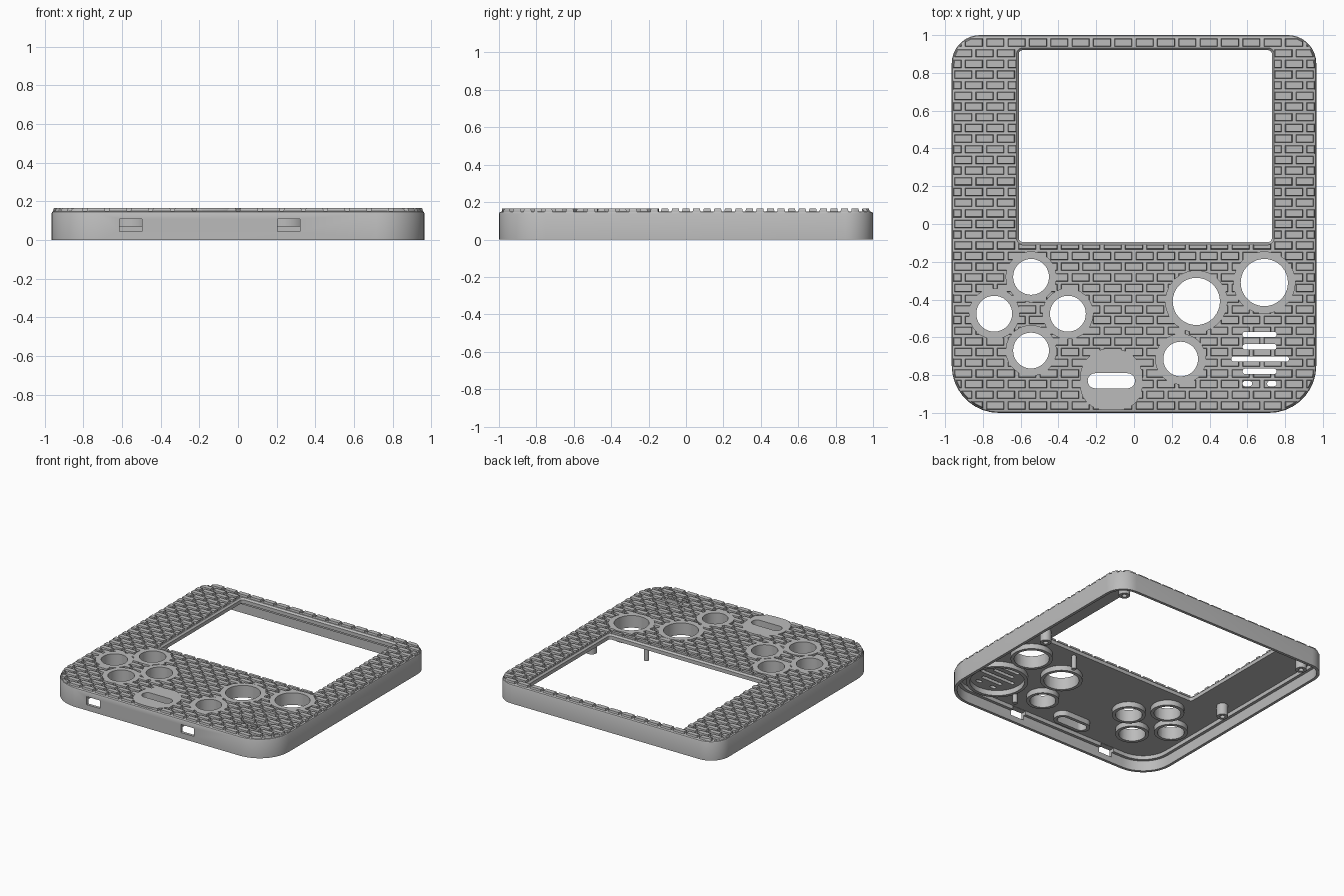
import bpy, bmesh, math

cube = bpy.data.objects.get("Cube")
if cube:
    bpy.data.objects.remove(cube, do_unlink=True)

grey = bpy.data.materials.new("plain grey plastic")
grey.use_nodes = True
COLOUR = (0.5, 0.5, 0.5, 1)
grey.diffuse_color = COLOUR
grey.node_tree.nodes["Principled BSDF"].inputs["Base Color"].default_value = COLOUR


def outline(x0, x1, y0, y1, front, back=None, inset=0.0, steps=9):
    """Rounded rectangle; every outline has the same number of points."""
    back = front if back is None else back
    x0, x1, y0, y1 = x0 + inset, x1 - inset, y0 + inset, y1 - inset
    pts = []
    for k, (cx, cy, r) in enumerate(((x1, y1, back), (x0, y1, back),
                                     (x0, y0, front), (x1, y0, front))):
        r = max(r - inset, 0.002)
        cx += -r if cx == x1 else r
        cy += -r if cy == y1 else r
        for i in range(steps + 1):
            a = math.pi / 2 * (k + i / (steps + 0.02) + 0.001)
            pts.append((cx + r * math.cos(a), cy + r * math.sin(a)))
    return pts


def circle(x, y, r):
    return outline(x - r, x + r, y - r, y + r, r)


def loft(bm, loops, ring=True):
    """Skin a list of (outline, z); a ring joins last to first, else caps."""
    rows = [[bm.verts.new((x, y, z)) for x, y in pts] for pts, z in loops]
    n = len(rows[0])
    pairs = list(zip(rows, rows[1:])) + ([(rows[-1], rows[0])] if ring else [])
    for a, b in pairs:
        for i in range(n):
            j = (i + 1) % n
            bm.faces.new((a[i], a[j], b[j], b[i]))
    if not ring:
        bm.faces.new(rows[0][::-1])
        bm.faces.new(rows[-1])


def finish(bm, name, helper=False):
    bmesh.ops.recalc_face_normals(bm, faces=bm.faces[:])
    mesh = bpy.data.meshes.new(name)
    bm.to_mesh(mesh)
    bm.free()
    mesh.materials.append(grey)
    ob = bpy.data.objects.new(name, mesh)
    bpy.context.collection.objects.link(ob)
    ob.hide_render = helper
    return ob


def part(name, loops, ring=True, helper=False):
    bm = bmesh.new()
    loft(bm, loops, ring)
    return finish(bm, name, helper)


def boolean(ob, other, operation):
    mod = ob.modifiers.new(operation.lower(), 'BOOLEAN')
    mod.object, mod.operation, mod.solver = other, operation, 'EXACT'


def bake(ob):
    graph = bpy.context.evaluated_depsgraph_get()
    mesh = bpy.data.meshes.new_from_object(ob.evaluated_get(graph))
    ob.modifiers.clear()
    ob.data = mesh


def body(inset):
    return outline(-0.965, 0.965, -1, 1, 0.25, 0.15, inset)


def screen(grow):
    return outline(-0.61, 0.73, -0.095, 0.92, 0.02, inset=-grow)


TOP, BRICK_TOP, UNDER = 0.15, 0.165, 0.11

# Hollow case with rounded top edge, screen opening and stepped rim
case = part("case", [
    (body(0), 0), (body(0), 0.138), (body(0.004), 0.146), (body(0.013), TOP),
    (screen(0.012), TOP), (screen(0), 0.138), (screen(0), UNDER),
    (body(0.045), UNDER), (body(0.045), 0.08), (body(0.022), 0.08), (body(0.022), 0)])

# Buttons: x, y, hole radius, bezel radius
buttons = [("up_button", -0.545, -0.28, 0.095, 0.135),
           ("left_button", -0.74, -0.475, 0.095, 0.135),
           ("right_button", -0.35, -0.475, 0.095, 0.135),
           ("down_button", -0.545, -0.67, 0.095, 0.135),
           ("large_inner_button", 0.33, -0.41, 0.125, 0.165),
           ("large_outer_button", 0.69, -0.31, 0.125, 0.165),
           ("small_button", 0.247, -0.715, 0.092, 0.135)]


def bezel(name, hole, tube, rim):
    part(name, [(hole, 0.07), (tube, 0.07), (tube, 0.13),
                (rim, 0.13), (rim, BRICK_TOP), (hole, BRICK_TOP)])


def pill(inset):
    return outline(-0.245, 0.005, -0.87, -0.79, 0.04, inset=inset)


for name, x, y, hole, rim in buttons:
    bezel(name + "_bezel", circle(x, y, hole), circle(x, y, hole + 0.025), circle(x, y, rim))
bezel("pill_button_bezel", pill(0), pill(-0.025),
      outline(-0.285, 0.045, -0.985, -0.66, 0.13, 0.15))

# Cutters for button holes, speaker slots and front ports
bm = bmesh.new()
for name, x, y, hole, rim in buttons:
    ring = circle(x, y, hole + 0.01)
    loft(bm, [(ring, 0.05), (ring, 0.3)], False)
loft(bm, [(pill(-0.01), 0.05), (pill(-0.01), 0.3)], False)
for x0, x1, y in ((0.575, 0.755, -0.585), (0.575, 0.755, -0.65), (0.515, 0.82, -0.715),
                  (0.575, 0.755, -0.78), (0.575, 0.625, -0.845), (0.705, 0.755, -0.845)):
    slot = outline(x0, x1, y - 0.014, y + 0.014, 0.013)
    loft(bm, [(slot, 0.05), (slot, 0.3)], False)
for x in (-0.555, 0.262):
    port = outline(x - 0.058, x + 0.058, -1.1, -0.9, 0.002)
    loft(bm, [(port, 0.045), (port, 0.108)], False)
cutters = finish(bm, "opening_cutters", True)

# Staggered raised bricks, trimmed to the face of the case
PITCH_X, PITCH_Y = 0.113, 0.0565
bm = bmesh.new()
for row in range(-18, 19):
    for col in range(-9, 10):
        x = (col + (row % 2) / 2) * PITCH_X
        y = row * PITCH_Y
        if -0.55 < x < 0.67 and -0.04 < y < 0.86:
            continue
        corners = []
        for grow, z in ((0.004, TOP - 0.006), (0, BRICK_TOP)):
            w, d = 0.044 + grow, 0.018 + grow
            corners.append([bm.verts.new((x + sx * w, y + sy * d, z))
                            for sx, sy in ((1, 1), (-1, 1), (-1, -1), (1, -1))])
        low, high = corners
        bm.faces.new(low[::-1])
        bm.faces.new(high)
        for i in range(4):
            j = (i + 1) % 4
            bm.faces.new((low[i], low[j], high[j], high[i]))
bricks = finish(bm, "brick_relief")
trim = part("brick_trim", [(body(0.008), 0.1), (body(0.008), 0.155), (body(0.016), 0.17),
                           (screen(0.015), 0.17), (screen(0.015), 0.1)], helper=True)
boolean(bricks, trim, 'INTERSECT')
boolean(bricks, cutters, 'DIFFERENCE')
boolean(case, cutters, 'DIFFERENCE')
bake(bricks)
bake(case)
for helper in (trim, cutters):
    bpy.data.objects.remove(helper, do_unlink=True)

# Speaker ring on the underside
part("speaker_ring", [(circle(0.67, -0.715, r), z) for r, z in
                      ((0.195, 0.07), (0.22, 0.07), (0.22, 0.12), (0.195, 0.12))])

# Screw posts with blind holes, and thin locating pins
for side, x in (("left", 0.82), ("right", -0.82)):
    for place, y in (("back", 0.87), ("middle", 0.0)):
        part(f"{place}_{side}_post", [(circle(x, y, r), z) for r, z in
             ((0.04, 0.12), (0.04, 0.02), (0.018, 0.02), (0.018, 0.1))], False)
for name, x, y in (("upper_pin", 0.44, -0.14), ("lower_pin", 0.45, -0.78)):
    part(name, [(circle(x, y, 0.018), 0.12), (circle(x, y, 0.018), 0.005)], False)

# Smooth the curves but keep edges sharp
bpy.ops.object.select_all(action='DESELECT')
for ob in bpy.context.collection.objects:
    if ob.type == 'MESH' and grey.name in ob.data.materials:
        ob.select_set(True)
        bpy.context.view_layer.objects.active = ob
bpy.ops.object.shade_smooth_by_angle(angle=math.radians(30))
